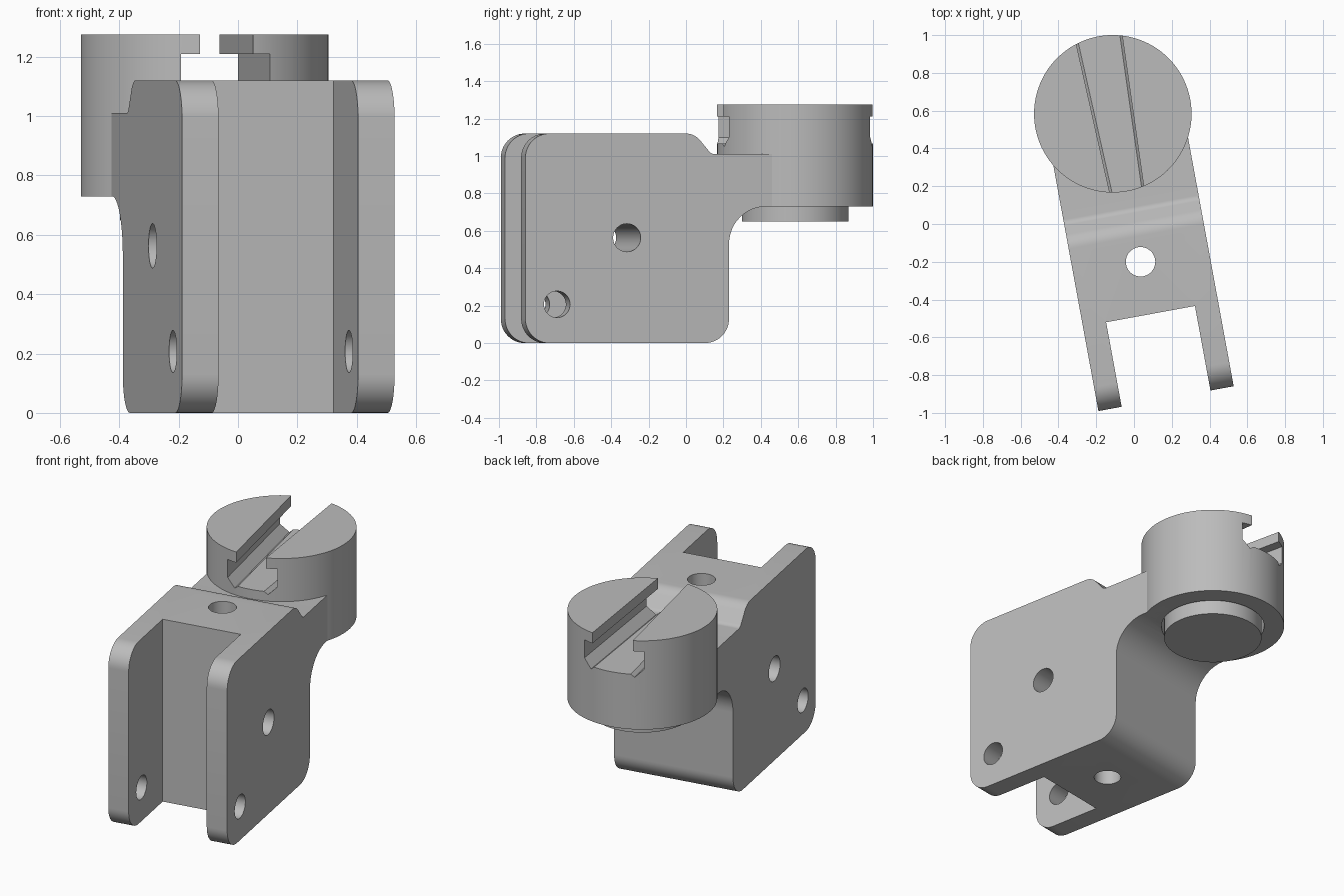
import bpy
import bmesh
from math import sin, cos, radians
from mathutils import Matrix

cube = bpy.data.objects.get("Cube")
if cube:
    bpy.data.objects.remove(cube, do_unlink=True)

TURN = radians(10.4)      # whole bracket is turned about the vertical
HALF = 0.364              # half width of the body
HEAD = (-0.005, 0.594)    # centre of the round head
HEAD_R = 0.417

grey = bpy.data.materials.new("plain grey")
grey.use_nodes = True
grey.diffuse_color = (0.5, 0.5, 0.5, 1)
grey.node_tree.nodes["Principled BSDF"].inputs["Base Color"].default_value = (0.5, 0.5, 0.5, 1)


def add_object(name, bm):
    bmesh.ops.recalc_face_normals(bm, faces=bm.faces)
    mesh = bpy.data.meshes.new(name)
    bm.to_mesh(mesh)
    bm.free()
    mesh.materials.append(grey)
    obj = bpy.data.objects.new(name, mesh)
    obj.rotation_euler.z = TURN
    bpy.context.collection.objects.link(obj)
    return obj


def loft(name, ring_a, ring_b):
    """Closed solid between two matching rings of points."""
    bm = bmesh.new()
    a = [bm.verts.new(p) for p in ring_a]
    b = [bm.verts.new(p) for p in ring_b]
    bm.faces.new(a)
    bm.faces.new(b)
    for i in range(len(a)):
        j = (i + 1) % len(a)
        bm.faces.new((a[i], a[j], b[j], b[i]))
    return add_object(name, bm)


def box(name, x, y, z):
    ring = [(x[0], y[0]), (x[1], y[0]), (x[1], y[1]), (x[0], y[1])]
    return loft(name, [(*p, z[0]) for p in ring], [(*p, z[1]) for p in ring])


def cylinder(name, centre, radius, length, axis="Z", segments=48):
    bm = bmesh.new()
    turn = Matrix.Rotation(radians(90), 4, "Y") if axis == "X" else Matrix()
    bmesh.ops.create_cone(bm, cap_ends=True, segments=segments, radius1=radius,
                          radius2=radius, depth=length,
                          matrix=Matrix.Translation(centre) @ turn)
    return add_object(name, bm)


def disc(name, radius, low, high):
    return cylinder(name, (*HEAD, (low + high) / 2), radius, high - low, segments=96)


def arc(cy, cz, r, start, end, steps=12):
    angles = [radians(start + (end - start) * i / steps) for i in range(steps + 1)]
    return [(cy + r * cos(t), cz + r * sin(t)) for t in angles]


def cut(obj, cutters):
    bpy.context.view_layer.objects.active = obj
    for c in cutters:
        c.hide_render = True
        mod = obj.modifiers.new("cut", "BOOLEAN")
        mod.operation = "DIFFERENCE"
        mod.solver = "EXACT"
        mod.object = c
        bpy.ops.object.modifier_apply(modifier=mod.name)


def smooth(obj):
    bpy.ops.object.select_all(action="DESELECT")
    obj.select_set(True)
    bpy.context.view_layer.objects.active = obj
    bpy.ops.object.shade_smooth_by_angle(angle=radians(30))


# Body with neck: side profile extruded across the width
FRONT, BACK, TOP, R = -0.94, 0.167, 1.12, 0.13
profile = (arc(FRONT + R, R, R, 180, 270)
           + arc(BACK - R, R, R, 270, 360)
           + arc(BACK + 0.2, 0.53, 0.2, 180, 90)
           + [(HEAD[1], 0.73), (HEAD[1], 1.01)]
           + arc(0.09, 1.05, 0.04, 270, 220, 6)
           + arc(-0.067, 1.02, 0.1, 40, 90, 8)
           + arc(FRONT + R, TOP - R, R, 90, 180))
body = loft("fork_body", [(-HALF, *p) for p in profile], [(HALF, *p) for p in profile])

# Fork gap, pin holes and vertical hole
recess = disc("recess_cutter", 0.3, 0.6, 0.95)
body_cutters = [
    box("gap_cutter", (-0.239, 0.239), (-1.2, -0.485), (-0.2, 1.4)),
    cylinder("arm_hole_cutter", (0, -0.768, 0.207), 0.071, 2, "X"),
    cylinder("cross_hole_cutter", (0, -0.388, 0.563), 0.075, 2, "X"),
    cylinder("vertical_hole_cutter", (-0.002, -0.203, 0.5), 0.078, 3),
    recess,
]
cut(body, body_cutters)

# Round head with a tapered, undercut slot
head = disc("round_head", HEAD_R, 0.73, 1.275)


def slot_ring(y, w):
    half = [(w, 1.4), (w, 1.21), (w + 0.06, 1.21), (w + 0.06, 1.1),
            (w + 0.01, 1.05), (w - 0.012, 1.068)]
    ring = half + [(-x, z) for x, z in reversed(half)]
    return [(HEAD[0] + x, y, z) for x, z in ring]


slot = loft("slot_cutter", slot_ring(0.1, 0.088), slot_ring(1.1, 0.128))
cut(head, [slot, recess])

# Pivot pin showing under the head
pin = disc("pivot_pin", 0.285, 0.65, 1.0)

for part in (body, head, pin):
    smooth(part)
for helper in body_cutters + [slot]:
    bpy.data.objects.remove(helper, do_unlink=True)
